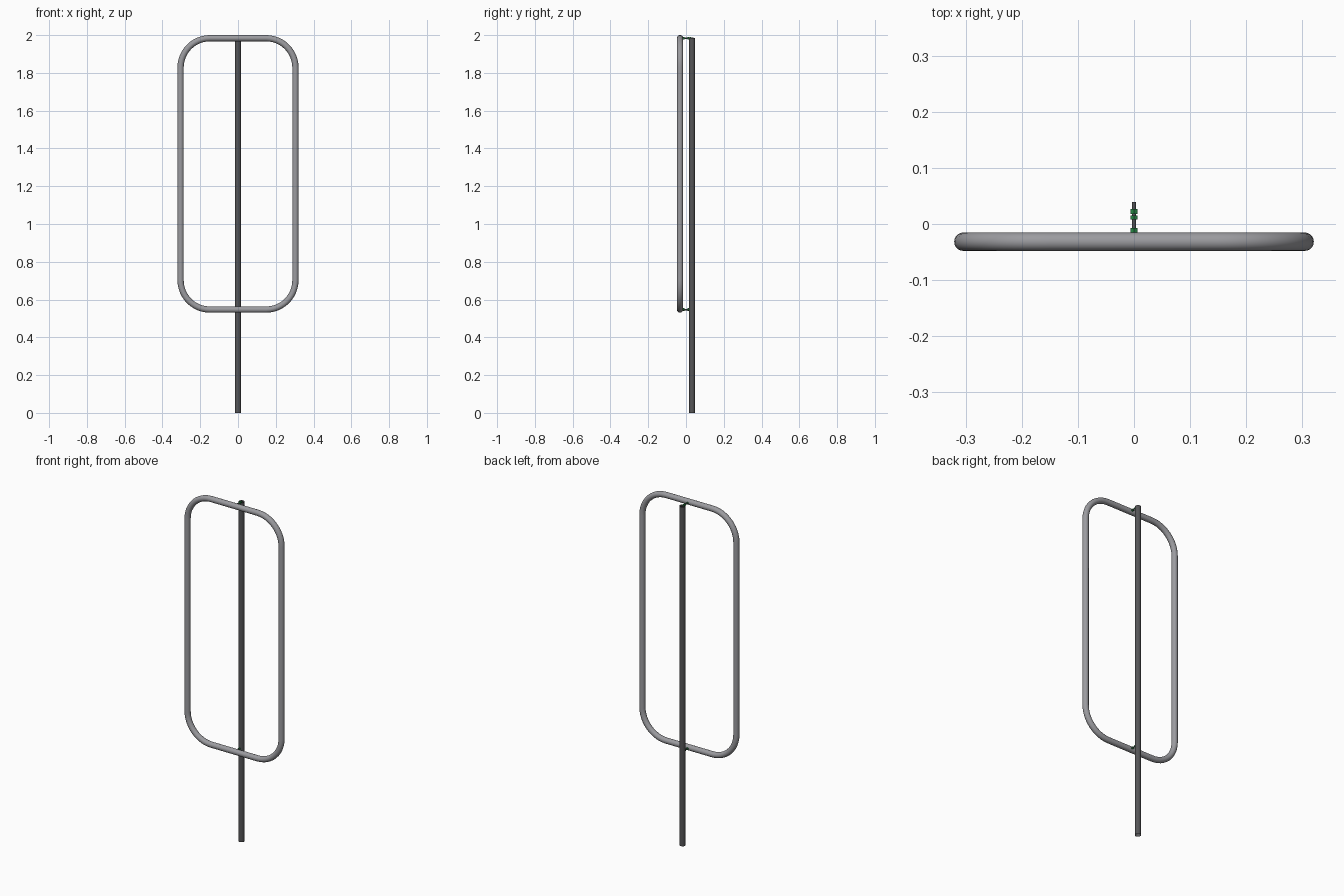
import bpy, bmesh, math
from mathutils import Matrix, Vector

cube = bpy.data.objects.get("Cube")
if cube:
    bpy.data.objects.remove(cube, do_unlink=True)

TUBE_R = 0.0165
POST_Y, FRAME_Y = 0.032, -0.0315
TOP_Z, BOTTOM_Z = 1.9835, 0.547
HALF_W, CORNER_R = 0.304, 0.155


def material(name, color):
    m = bpy.data.materials.new(name)
    m.use_nodes = True
    m.diffuse_color = (*color, 1)
    m.node_tree.nodes["Principled BSDF"].inputs["Base Color"].default_value = (*color, 1)
    return m


frame_grey = material("frame grey", (0.33, 0.33, 0.35))
post_grey = material("dark post grey", (0.09, 0.09, 0.095))
nut_green = material("nut green", (0.02, 0.25, 0.06))


def finish(name, bm, mat, smooth=True):
    mesh = bpy.data.meshes.new(name)
    bm.normal_update()
    bm.to_mesh(mesh)
    bm.free()
    obj = bpy.data.objects.new(name, mesh)
    bpy.context.collection.objects.link(obj)
    mesh.materials.append(mat)
    if smooth:
        bpy.ops.object.select_all(action="DESELECT")
        obj.select_set(True)
        bpy.context.view_layer.objects.active = obj
        bpy.ops.object.shade_smooth_by_angle(angle=math.radians(40))
    return obj


def cylinder(name, radius, start, end, sides, mat, caps=True, smooth=True):
    start, end = Vector(start), Vector(end)
    axis = end - start
    turn = axis.to_track_quat("Z", "Y").to_matrix().to_4x4()
    bm = bmesh.new()
    bmesh.ops.create_cone(bm, cap_ends=caps, segments=sides, radius1=radius,
                          radius2=radius, depth=axis.length,
                          matrix=Matrix.Translation((start + end) / 2) @ turn)
    return finish(name, bm, mat, smooth)


# Rounded rectangular frame: a circular section swept round four corner arcs
def build_frame(steps=12, sides=20):
    mid_z = (TOP_Z + BOTTOM_Z) / 2
    cx, cz = HALF_W - CORNER_R, (TOP_Z - BOTTOM_Z) / 2 - CORNER_R
    bm = bmesh.new()
    rings = []
    for quarter, (sx, sz) in enumerate([(1, 1), (-1, 1), (-1, -1), (1, -1)]):
        for i in range(steps + 1):
            a = (quarter + i / steps) * math.pi / 2
            out = Vector((math.cos(a), 0, math.sin(a)))
            centre = Vector((sx * cx, FRAME_Y, mid_z + sz * cz)) + out * CORNER_R
            ring = []
            for k in range(sides):
                t = 2 * math.pi * k / sides
                offset = out * math.cos(t) + Vector((0, math.sin(t), 0))
                ring.append(bm.verts.new(centre + offset * TUBE_R))
            rings.append(ring)
    for i, ring in enumerate(rings):
        after = rings[(i + 1) % len(rings)]
        for k in range(sides):
            n = (k + 1) % sides
            bm.faces.new((ring[k], ring[n], after[n], after[k]))
    bmesh.ops.recalc_face_normals(bm, faces=bm.faces)
    finish("sign_frame", bm, frame_grey)


build_frame()

# Upright post, an open-ended pipe
cylinder("post", TUBE_R, (0, POST_Y, 0), (0, POST_Y, 1.985), 24, post_grey, caps=False)

# Threaded rods with hexagonal nuts joining the frame to the post
for place, z in (("top", TOP_Z), ("bottom", BOTTOM_Z)):
    cylinder(place + "_rod", 0.0038, (0, FRAME_Y, z), (0, 0.039, z), 12, post_grey)
    for part, y0, y1 in (("frame_nut", -0.015, -0.007), ("post_nut", 0.008, 0.0155),
                         ("inner_nut", 0.018, 0.027)):
        cylinder(place + "_" + part, 0.007, (0, y0, z), (0, y1, z), 6, nut_green, smooth=False)
